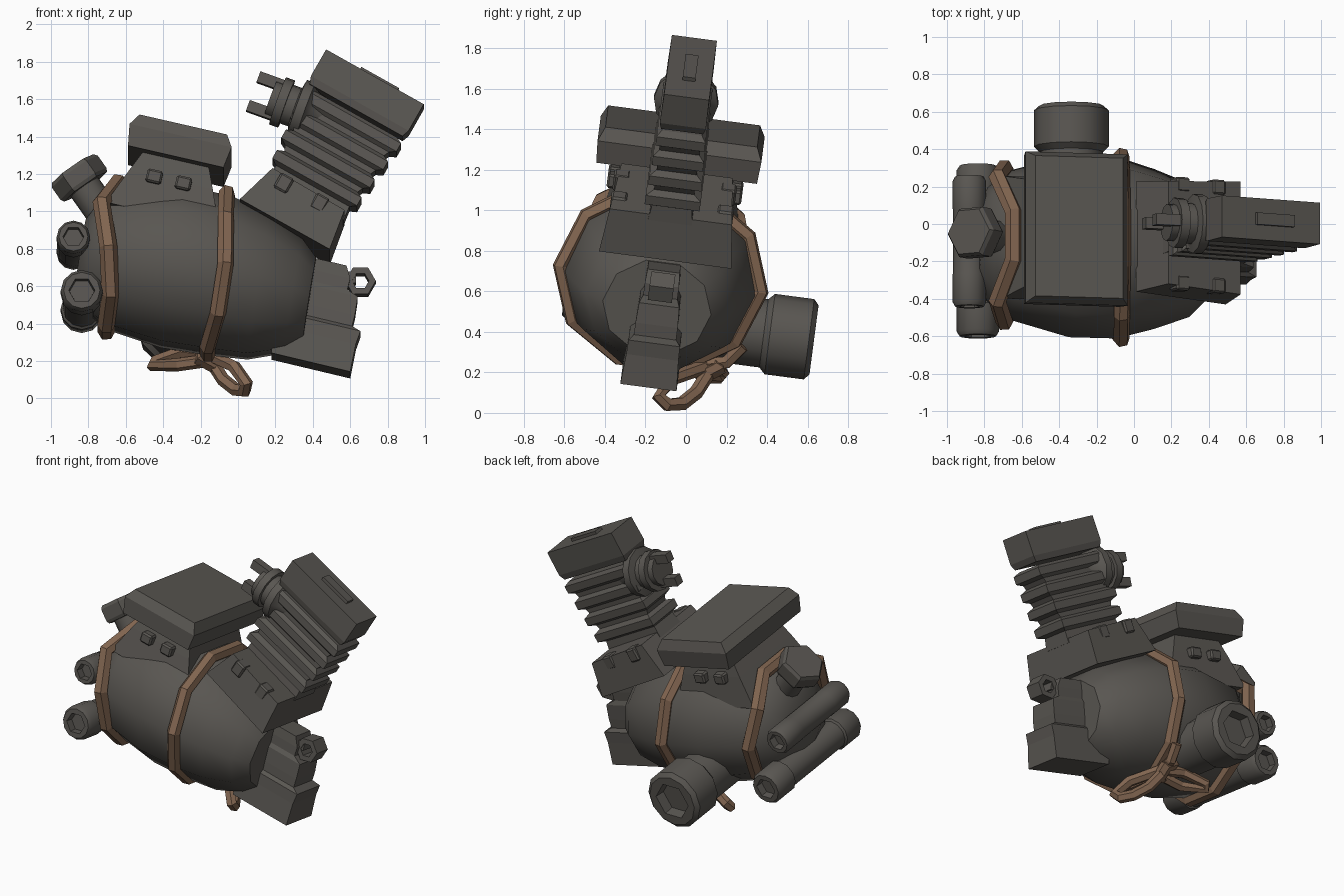
import bpy, bmesh
from math import cos, sin, pi, radians
from mathutils import Matrix, Vector

cube = bpy.data.objects.get("Cube")
if cube:
    bpy.data.objects.remove(cube)


def material(name, rgb):
    m = bpy.data.materials.new(name)
    m.use_nodes = True
    m.diffuse_color = (*rgb, 1)
    m.node_tree.nodes["Principled BSDF"].inputs["Base Color"].default_value = (*rgb, 1)
    return m


METAL = material("dark warm grey metal", (0.1, 0.093, 0.083))
LEATHER = material("brown strap", (0.22, 0.13, 0.08))

# The whole engine leans a little about its long axis
ROOT = Matrix.Translation((0, -0.11, 0.7)) @ Matrix.Rotation(radians(-7.5), 4, 'X')
ALONG_Y = Matrix.Rotation(radians(-90), 4, 'X')


def frame(x, z, pitch=0, y=0):
    return ROOT @ Matrix.Translation((x, y, z - 0.7)) @ Matrix.Rotation(radians(pitch), 4, 'Y')


def activate(ob):
    bpy.ops.object.select_all(action='DESELECT')
    ob.select_set(True)
    bpy.context.view_layer.objects.active = ob


def loft(name, rings, matrix, smooth=False, bevel=0, closed=False):
    """Skin a list of equal-length point rings; cap both ends or join them."""
    bm = bmesh.new()
    loops = [[bm.verts.new(p) for p in ring] for ring in rings]
    n = len(loops[0])
    for a, b in zip(loops, loops[1:] + loops[:1] if closed else loops[1:]):
        for i in range(n):
            j = (i + 1) % n
            bm.faces.new((a[i], a[j], b[j], b[i]))
    if not closed:
        bm.faces.new(loops[0][::-1])
        bm.faces.new(loops[-1])
    bmesh.ops.recalc_face_normals(bm, faces=bm.faces)
    if bevel:
        bmesh.ops.bevel(bm, geom=bm.edges[:], offset=bevel, segments=1, affect='EDGES')
    bm.transform(matrix)
    mesh = bpy.data.meshes.new(name)
    bm.to_mesh(mesh)
    bm.free()
    mesh.materials.append(METAL)
    ob = bpy.data.objects.new(name, mesh)
    bpy.context.collection.objects.link(ob)
    if smooth:
        activate(ob)
        bpy.ops.object.shade_smooth_by_angle(angle=radians(40))


def ring(t, rx, ry=None, n=12, phase=0, hexed=False, shift=0):
    pts = []
    for i in range(n):
        a = radians(phase) + 2 * pi * i / n
        k = cos(pi / 6) if hexed and i % 2 else 1
        pts.append((shift + rx * k * cos(a), (ry or rx) * k * sin(a), t))
    return pts


def rect(t, hx, hy):
    return [(-hx, -hy, t), (hx, -hy, t), (hx, hy, t), (-hx, hy, t)]


def box(name, hx, hy, hz, matrix, bevel=0):
    loft(name, [rect(-hz, hx, hy), rect(hz, hx, hy)], matrix, bevel=bevel)


def strap(name, points, matrix, closed, radius):
    cu = bpy.data.curves.new(name, 'CURVE')
    cu.dimensions = '3D'
    cu.bevel_depth = radius
    cu.bevel_resolution = 1
    cu.use_fill_caps = True
    sp = cu.splines.new('POLY')
    sp.points.add(len(points) - 1)
    for p, co in zip(sp.points, points):
        p.co = (*(matrix @ Vector(co)), 1)
    sp.use_cyclic_u = closed
    cu.materials.append(LEATHER)
    ob = bpy.data.objects.new(name, cu)
    bpy.context.collection.objects.link(ob)
    activate(ob)
    bpy.ops.object.convert(target='MESH')
    bpy.ops.object.shade_flat()


# Main casing: faceted barrel along the pitched axis, drooping at the front end
AXIS = frame(-0.15, 0.672, 99, -0.01)
stations = [(-0.7, .18, .18, 0), (-0.64, .29, .31, 0), (-0.53, .39, .40, 0), (-0.2, .445, .49, 0),
            (0.06, .435, .49, .01), (0.27, .40, .43, .035), (0.46, .315, .36, .055),
            (0.55, .24, .27, .07)]
loft("casing", [ring(t, a, b, 10, 18, shift=d) for t, a, b, d in stations], AXIS, True)

# Straps around the casing; each bends along the axis from belly to top
for label, t, rv, rl, r, bend in (("rear", -0.55, .405, .415, .048, (.05, .05, 0, -.075, -.01)),
                                  ("front", 0.085, .44, .495, .044, (-.03, 0, 0, -.04, -.06))):
    shifts = bend + bend[::-1]
    pts = [(x, y, t + d) for (x, y, _), d in zip(ring(0, rv, rl, 10, 18), shifts)]
    strap(label + "_strap", pts, AXIS, True, r)

# Knot and bow below the casing
I = Matrix()
strap("bow_front_loop", [(-.15, .12, .21), (-.08, .05, .1), (-.01, -.02, .045), (.035, -.09, .04),
      (.045, -.135, .08), (-.02, -.07, .17), (-.15, .1, .23)], I, False, .036)
strap("bow_rear_loop", [(-.17, .1, .23), (-.3, .13, .25), (-.44, .18, .2), (-.455, .16, .175),
      (-.32, .08, .18), (-.18, .07, .2)], I, False, .035)
strap("knot", [(-.2, .05, .21), (-.14, .08, .18), (-.13, .16, .22), (-.2, .14, .27)], I, True, .042)
strap("strap_tail", [(-.15, .1, .24), (-.14, .2, .25), (-.12, .28, .33)], I, False, .035)

# Top cover on its pedestal
COVER = frame(-0.325, 1.28, 13)
loft("top_cover", [rect(-.035, .262, .4), rect(.08, .28, .408), rect(.145, .24, .378)], COVER)
loft("cover_pedestal", [rect(-.35, .31, .33), rect(-.15, .23, .29), rect(-.03, .18, .26)], COVER)
for s in (-1, 1):
    for x in (-.09, .07):
        box("pedestal_lug", .042, .04, .035, COVER @ Matrix.Translation((x, s * .295, -.155)), .01)

# Crankcase neck under the barrel
profile = [(.185, 1.2), (.57, .97), (.49, .755), (.01, 1.03)]
loft("crankcase", [[(x, s * (.33 - .12 * (z - .755)), z - .7) for x, z in profile]
                   for s in (-1, 1)], ROOT)
BARREL = frame(.385, 1.1, 29.5)
for s in (-1, 1):
    for x in (-.13, .09):
        box("crankcase_lug", .04, .04, .045,
            BARREL @ Matrix.Translation((x, s * .265, -.055)), .01)

# Finned barrel and head
fins = [rect(-.05, .235, .11)]
for i in range(4):
    t = .03 + i * .12
    w = .25 + .013 * i
    fins += [rect(t, w - .025, .1), rect(t + .02, w + .01, .137 - .005 * i),
             rect(t + .07, w + .01, .137 - .005 * i), rect(t + .09, w - .025, .1)]
loft("finned_barrel", fins, BARREL)
loft("cylinder_head", [rect(.5, .285, .105), rect(.54, .3, .115), rect(.705, .3, .112)], BARREL)
box("head_plate", .115, .032, .02, BARREL @ Matrix.Translation((.02, 0, .705)))

# Intake on the barrel's rear side
INTAKE = frame(.4, 1.53, -70)
loft("intake", [ring(t, r) for t, r in ((-.06, .1), (.01, .12), (.04, .16), (.09, .16), (.1, .11),
     (.15, .11), (.15, .135), (.2, .135), (.2, .1), (.24, .1))], INTAKE, True)
for x in (-.08, .085):
    box("intake_prong", .03, .03, .07, INTAKE @ Matrix.Translation((x, 0, .27)))

# Stepped foot at the front end: sloping bands that widen downwards
bands = [(.6, .12, .14), (.63, .27, .13), (.655, .34, .128), (.61, .37, .105), (.625, .43, .105),
         (.64, .53, .1), (.585, .57, .085), (.6, .63, .085), (.58, .7, .08)]
loft("stepped_foot", [[(.18, -w, z - .7 + .24 * (x - .18)), (x, -w, z - .7), (x, w, z - .7),
                       (.18, w, z - .7 + .24 * (x - .18))] for x, z, w in bands], ROOT)
eye = [ring(t, r, n=6) for t, r in ((-.06, .045), (-.06, .082), (.06, .082), (.06, .045))]
loft("foot_eye", eye, frame(.655, .62) @ ALONG_Y, closed=True)
box("eye_stem", .04, .055, .03, frame(.59, .64))


def socket(end, r, depth):
    """Rings for a chamfered end with a hexagonal recess."""
    s = 1 if end > 0 else -1
    return [ring(end - s * .025, r), ring(end, r * .86), ring(end, r * .62, hexed=True),
            ring(end - s * depth, r * .58, hexed=True)]


# Two crosswise pipes at the rear
for label, x, z, r, waist, a, b in (("upper", -.88, .82, .09, .088, -.35, .35),
                                    ("lower", -.835, .515, .113, .1, -.47, .45)):
    middle = [ring(a + .17, r), ring(a + .18, waist), ring(b - .18, waist), ring(b - .17, r)]
    loft(label + "_pipe", socket(a, r, .05)[::-1] + middle + socket(b, r, .05),
         frame(x, z) @ ALONG_Y, True)
    box(label + "_pipe_mount", .1, .12, .05, frame(x + .1, z))

# Large side port on the left
loft("side_port", [ring(.2, .17), ring(.53, .17), ring(.56, .2)] + socket(.78, .2, .07),
     frame(-.335, .46) @ ALONG_Y, True)

# Hexagonal filler cap at the rear top
loft("filler_neck", [ring(-.22, .09), ring(.02, .09)], frame(-.815, 1.125, -35), True)
loft("filler_cap", [ring(t, r, n=6) for t, r in ((0, .14), (.02, .15), (.1, .15), (.12, .135))],
     frame(-.815, 1.135, -35))
